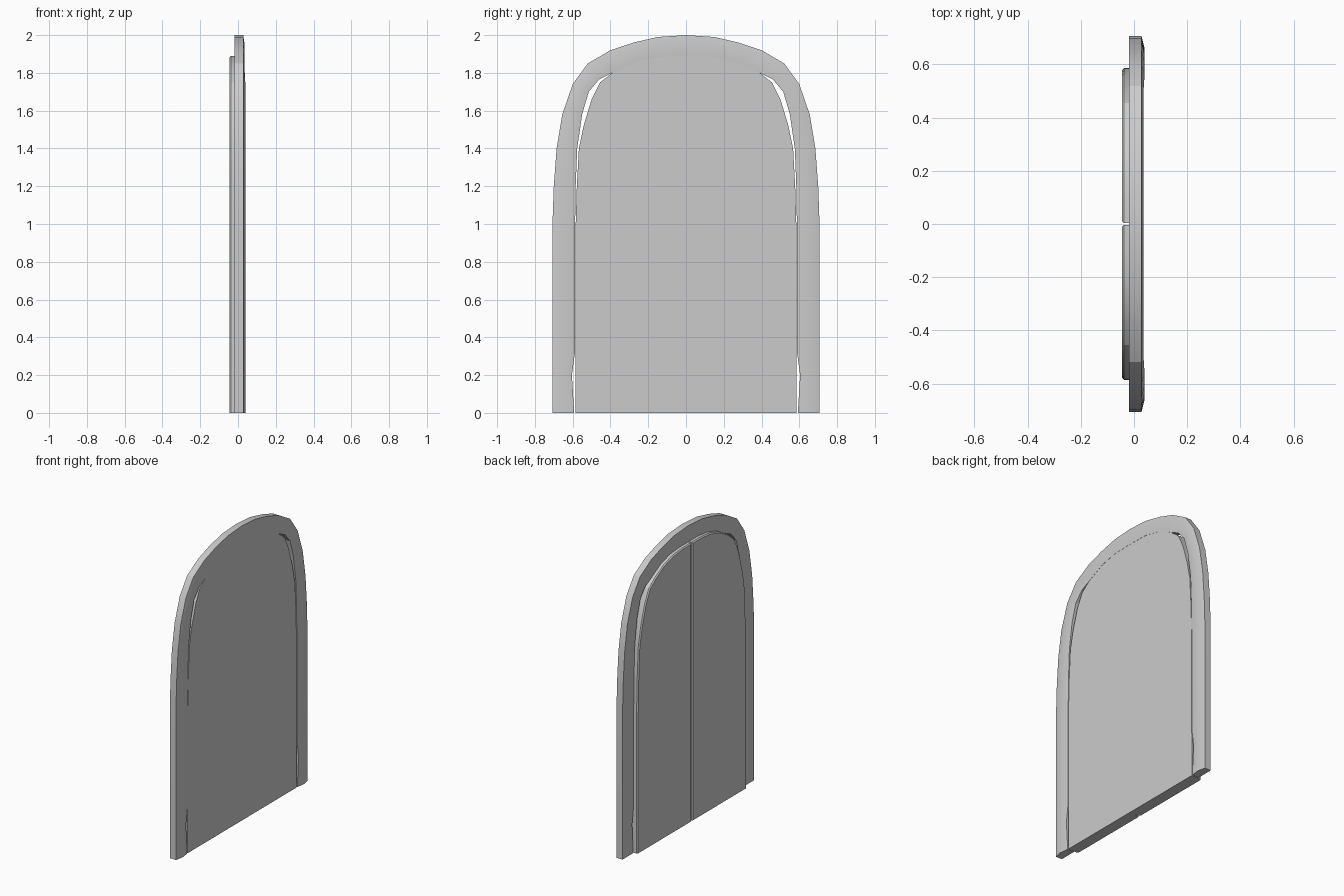
import bpy, bmesh

if "Cube" in bpy.data.objects:
    bpy.data.objects.remove(bpy.data.objects["Cube"])

# Half profiles as (y, z), running from the floor up to the crown
OUTER = [(.707, 0), (.707, .2), (.707, .32), (.707, 1), (.70, 1.2), (.685, 1.4),
         (.655, 1.58), (.60, 1.74), (.52, 1.85), (.40, 1.92), (.28, 1.96), (.15, 1.99), (0, 2)]
INNER = [(.592, 0), (.604, .2), (.588, .32), (.587, 1), (.584, 1.2), (.576, 1.4),
         (.55, 1.58), (.515, 1.7), (.46, 1.765), (.37, 1.81), (.26, 1.86), (.15, 1.885), (0, 1.888)]
DOOR = [(.586, 0), (.584, 1), (.578, 1.2), (.567, 1.4), (.542, 1.52), (.50, 1.66),
        (.455, 1.75), (.39, 1.80), (.30, 1.85), (.20, 1.88), (.10, 1.89)]


def finish(bm, name):
    bmesh.ops.recalc_face_normals(bm, faces=bm.faces[:])
    mesh = bpy.data.meshes.new(name)
    bm.to_mesh(mesh)
    bm.free()
    obj = bpy.data.objects.new(name, mesh)
    bpy.context.collection.objects.link(obj)
    bpy.ops.object.select_all(action='DESELECT')
    obj.select_set(True)
    bpy.context.view_layer.objects.active = obj
    bpy.ops.object.shade_smooth_by_angle(angle=0.4)
    return obj


def full(half):
    """Mirror a half profile into a complete arch."""
    return half + [(-y, z) for y, z in reversed(half) if y > 0]


def slab(name, outline, x0, x1, bevel=0):
    """Extrude an outline from x1 to x0, with an optional chamfer on the x0 face."""
    bm = bmesh.new()
    back = bm.faces.new([bm.verts.new((x1, y, z)) for y, z in outline])
    geom = bmesh.ops.extrude_face_region(bm, geom=[back], use_keep_orig=True)['geom']
    front = next(g for g in geom if isinstance(g, bmesh.types.BMFace))
    for v in front.verts:
        v.co.x = x0
    if bevel:
        bmesh.ops.recalc_face_normals(bm, faces=bm.faces[:])
        bmesh.ops.inset_region(bm, faces=[front], thickness=bevel, use_even_offset=True)
        for v in front.verts:
            v.co.x = x0 - bevel
            if v.co.z < bevel * 1.5:
                v.co.z = 0
    return finish(bm, name)


# Arched frame: a slightly crowned section swept along the arch
bm = bmesh.new()
section = [(0, -.018), (0, .028), (.45, .04), (1, .032), (1, -.018)]
rings = []
for (oy, oz), (iy, iz) in zip(full(OUTER), full(INNER)):
    crown = 1 if oz < 1.75 else .4
    rings.append([bm.verts.new((x if x < .035 else .032 + .008 * crown,
                                oy + (iy - oy) * t, oz + (iz - oz) * t)) for t, x in section])
n = len(section)
for a, b in zip(rings, rings[1:]):
    for i in range(n):
        j = (i + 1) % n
        bm.faces.new((a[i], a[j], b[j], b[i]))
bm.faces.new(rings[0])
bm.faces.new(rings[-1])
finish(bm, "arched_frame")

# Backing panel that fills the arch
slab("door_panel", full(DOOR), -.012, .031)

# Two raised door leaves with a narrow seam between them
for side, name in ((1, "door_leaf_left"), (-1, "door_leaf_right")):
    half = DOOR + [(.003, 1.89), (.003, 0)]
    slab(name, [(side * y, z) for y, z in half], -.038, -.012, bevel=.007)
